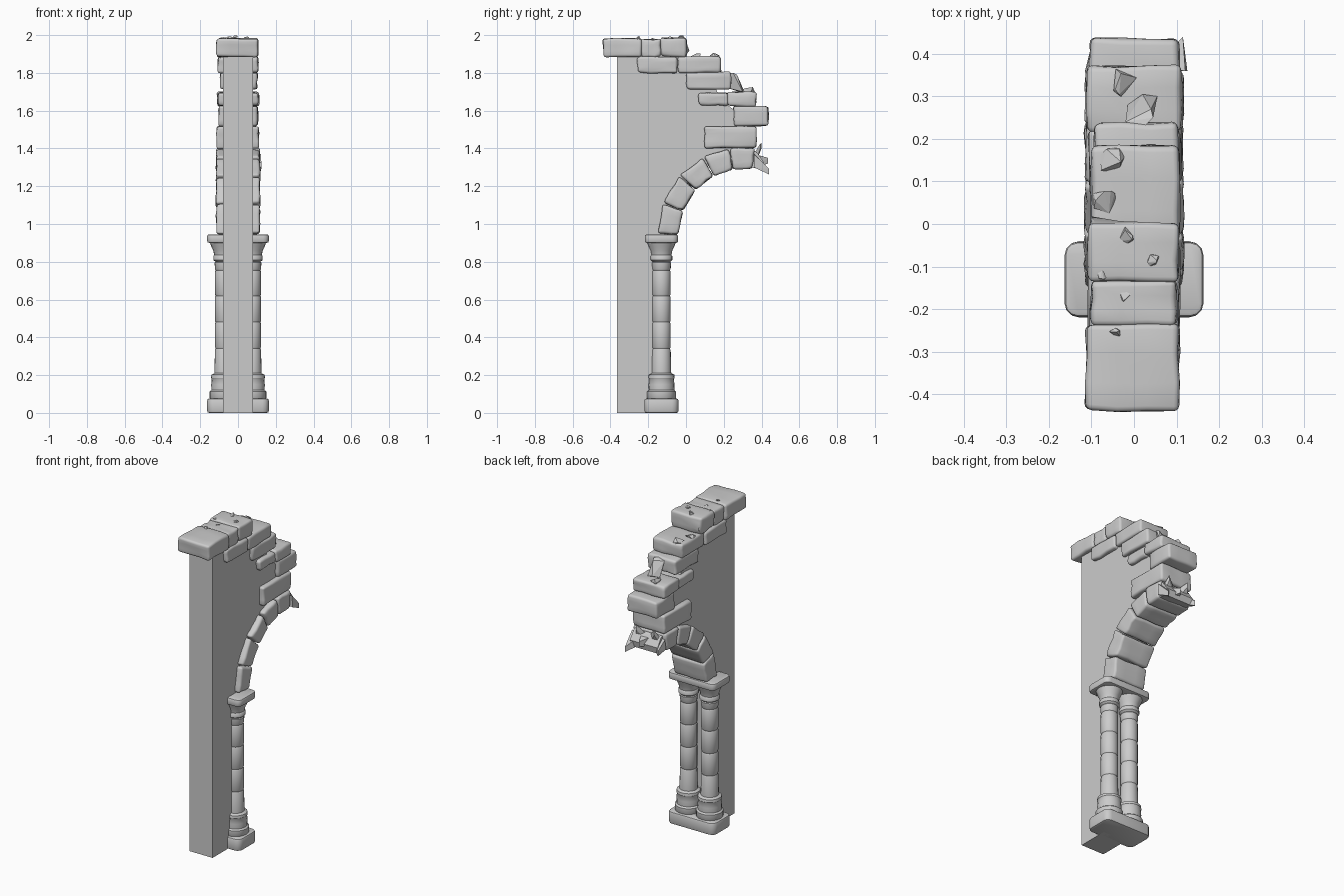
import bpy, bmesh, math, random
from mathutils import Vector

random.seed(4)
cube = bpy.data.objects.get("Cube")
if cube:
    bpy.data.objects.remove(cube, do_unlink=True)

stone = bpy.data.materials.new("grey stone")
stone.use_nodes = True
GREY = (0.6, 0.6, 0.6, 1)
stone.diffuse_color = GREY
stone.node_tree.nodes["Principled BSDF"].inputs["Base Color"].default_value = GREY


def finish(bm, name, smooth=True):
    bmesh.ops.recalc_face_normals(bm, faces=bm.faces)
    mesh = bpy.data.meshes.new(name)
    bm.to_mesh(mesh)
    bm.free()
    mesh.materials.append(stone)
    obj = bpy.data.objects.new(name, mesh)
    bpy.context.collection.objects.link(obj)
    if smooth:
        bpy.ops.object.select_all(action='DESELECT')
        bpy.context.view_layer.objects.active = obj
        obj.select_set(True)
        bpy.ops.object.shade_smooth_by_angle(angle=math.radians(40))
    return obj


def prism(outline, x0, x1):
    """Extrude a (y, z) outline from x0 to x1."""
    bm = bmesh.new()
    face = bm.faces.new([bm.verts.new((x0, y, z)) for y, z in outline])
    ext = bmesh.ops.extrude_face_region(bm, geom=[face])["geom"]
    for v in ext:
        if isinstance(v, bmesh.types.BMVert):
            v.co.x = x1
    return bm


def worn_block(name, outline, x0, x1, rough=0.004, round_by=0.014):
    """Hewn stone: slightly uneven prism with rounded edges."""
    bm = prism(outline, x0, x1)
    bmesh.ops.subdivide_edges(bm, edges=bm.edges[:], cuts=2, use_grid_fill=True)
    for v in bm.verts:
        v.co += Vector([random.uniform(-rough, rough) for _ in range(3)])
    bmesh.ops.recalc_face_normals(bm, faces=bm.faces)
    sharp = [e for e in bm.edges if e.calc_face_angle(0) > 0.7]
    bmesh.ops.bevel(bm, geom=sharp, offset=round_by, segments=3, profile=0.5,
                    affect='EDGES', clamp_overlap=True)
    return finish(bm, name)


def rect(y0, y1, z0, z1):
    return [(y0, z0), (y1, z0), (y1, z1), (y0, z1)]


def hull(name, points):
    """Flat-faced broken piece around a few points."""
    bm = bmesh.new()
    for p in points:
        bm.verts.new(p)
    res = bmesh.ops.convex_hull(bm, input=bm.verts[:])
    loose = [v for v in res["geom_interior"] if isinstance(v, bmesh.types.BMVert)]
    bmesh.ops.delete(bm, geom=loose, context='VERTS')
    return finish(bm, name, False)


# Arch centre, radii and angle helper
CY, CZ, R_IN, R_OUT = 0.31, 0.945, 0.35, 0.462


def on_arc(radius, degrees):
    a = math.radians(degrees)
    return CY + radius * math.cos(a), CZ + radius * math.sin(a)


# Plain wall core behind the arch
wall = [(-0.365, 0), (-0.17, 0), (-0.17, 0.93)]
wall += [on_arc(0.41, 180 - 9 * i) for i in range(11)]
wall += [(0.3, 1.46), (0.3, 1.57), (0.18, 1.66), (0.15, 1.74),
         (0.05, 1.84), (-0.1, 1.92), (-0.365, 1.92)]
finish(prism(wall, -0.08, 0.08), "wall_core", False)

# Arch stones
cuts = [180, 159, 138, 118, 100, 83]
for i, (a, b) in enumerate(zip(cuts, cuts[1:])):
    a, b = a - 0.4, b + 0.4
    shape = [on_arc(R_IN, a), on_arc(R_IN, b), on_arc(R_OUT, b), on_arc(R_OUT, a)]
    worn_block(f"arch_stone_{i + 1}", shape, -0.115, 0.115)

# Stepped courses of the broken wall edge: y range, z range, x range
courses = [
    (-0.44, -0.237, 1.882, 1.982, -0.113, 0.106),
    (-0.24, -0.133, 1.885, 1.978, -0.1, 0.1),
    (-0.136, 0.003, 1.882, 1.984, -0.108, 0.104),
    (-0.26, -0.045, 1.797, 1.884, -0.106, 0.106),
    (-0.045, 0.182, 1.8, 1.886, -0.1, 0.106),
    (0.0, 0.237, 1.715, 1.805, -0.094, 0.102),
    (0.065, 0.222, 1.625, 1.695, -0.106, 0.106),
    (0.215, 0.372, 1.622, 1.7, -0.11, 0.112),
    (0.25, 0.436, 1.52, 1.622, -0.102, 0.105),
    (0.095, 0.372, 1.405, 1.518, -0.112, 0.11),
]
for i, (y0, y1, z0, z1, x0, x1) in enumerate(courses):
    lean = random.uniform(-0.008, 0.008)
    shape = rect(y0, y1, z0, z1)
    shape[0] = (y0 + 0.006, z0 + lean)
    worn_block(f"course_stone_{i + 1}", shape, x0, x1)

# Broken end of the arch with jagged shards
hull("broken_arch_end", [(x, y, z) for x in (-0.09, 0.1) for y, z in
     ((0.34, 1.3), (0.34, 1.4), (0.375, 1.38), (0.41, 1.33), (0.4, 1.29))])
shards = [(0.115, 0.44, 1.262), (-0.1, 0.42, 1.285), (0.02, 0.435, 1.32),
          (-0.06, 0.4, 1.4), (0.07, 0.395, 1.4)]
for i, (x, y, z) in enumerate(shards):
    bx = x * 0.7
    hull(f"arch_shard_{i + 1}", [(x, y, z), (x, y, z + 0.03), (bx - 0.045, 0.36, 1.31),
         (bx + 0.045, 0.36, 1.3), (bx + 0.04, 0.36, 1.37), (bx - 0.04, 0.365, 1.37)])

# Shared column base and cap slabs
COL_Y = -0.13


def slab(name, z0, z1, half_y, round_corner):
    bm = prism(rect(COL_Y - half_y, COL_Y + half_y, z0, z1), -0.163, 0.163)
    upright = [e for e in bm.edges
               if abs(e.verts[0].co.z - e.verts[1].co.z) > 0.01]
    bmesh.ops.bevel(bm, geom=upright, offset=round_corner, segments=3,
                    profile=0.5, affect='EDGES')
    rim = [e for e in bm.edges if e.calc_face_angle(0) > 1.2]
    bmesh.ops.bevel(bm, geom=rim, offset=0.01, segments=2, profile=0.5,
                    affect='EDGES')
    finish(bm, name)


slab("column_base_slab", 0, 0.076, 0.09, 0.035)
slab("column_cap_slab", 0.9, 0.945, 0.088, 0.03)

# Twin columns turned from one profile of (radius, z)
profile = [(0.072, 0.07), (0.078, 0.08), (0.078, 0.112), (0.068, 0.12), (0.069, 0.15),
           (0.066, 0.18), (0.07, 0.186), (0.068, 0.202), (0.052, 0.21)]
for seam in (0.34, 0.48, 0.62, 0.755):
    profile += [(0.049, seam - 0.008), (0.045, seam), (0.049, seam + 0.008)]
profile += [(0.051, 0.795), (0.047, 0.8), (0.058, 0.81), (0.058, 0.83),
            (0.053, 0.836), (0.058, 0.86), (0.07, 0.885), (0.077, 0.905)]
SIDES = 20
for name, cx in (("left_column", 0.073), ("right_column", -0.073)):
    bm = bmesh.new()
    rings = []
    for r, z in profile:
        rings.append([bm.verts.new((cx + r * math.cos(math.tau * k / SIDES),
                                    COL_Y + r * math.sin(math.tau * k / SIDES), z))
                      for k in range(SIDES)])
    for low, high in zip(rings, rings[1:]):
        for k in range(SIDES):
            n = (k + 1) % SIDES
            bm.faces.new((low[k], low[n], high[n], high[k]))
    bm.faces.new(rings[0])
    bm.faces.new(rings[-1])
    finish(bm, name)

# Loose rubble lying on the ledges: x, y, z, size
rubble = [(-0.025, 0.335, 1.705, 0.03), (-0.05, 0.145, 1.888, 0.03),
          (-0.07, 0.055, 1.888, 0.027), (-0.02, -0.03, 1.986, 0.02),
          (0.045, -0.085, 1.984, 0.014), (-0.075, -0.12, 1.984, 0.01),
          (-0.02, -0.17, 1.98, 0.012), (-0.045, -0.26, 1.984, 0.016)]
for i, (x, y, z, s) in enumerate(rubble):
    pts = []
    for k in range(10):
        d = Vector([random.gauss(0, 1) for _ in range(3)]).normalized() * s * 1.1
        pts.append((x + d.x, y + d.y * 1.1, z + d.z * 0.7))
    hull(f"rubble_{i + 1}", pts)

# Leaning shard on the upper step
hull("leaning_shard", [(-0.02, 0.24, 1.79), (0.02, 0.225, 1.8), (0.045, 0.25, 1.8),
     (0.02, 0.305, 1.71), (0.055, 0.3, 1.7), (-0.015, 0.28, 1.7), (0.01, 0.22, 1.72),
     (0.04, 0.27, 1.79)])
